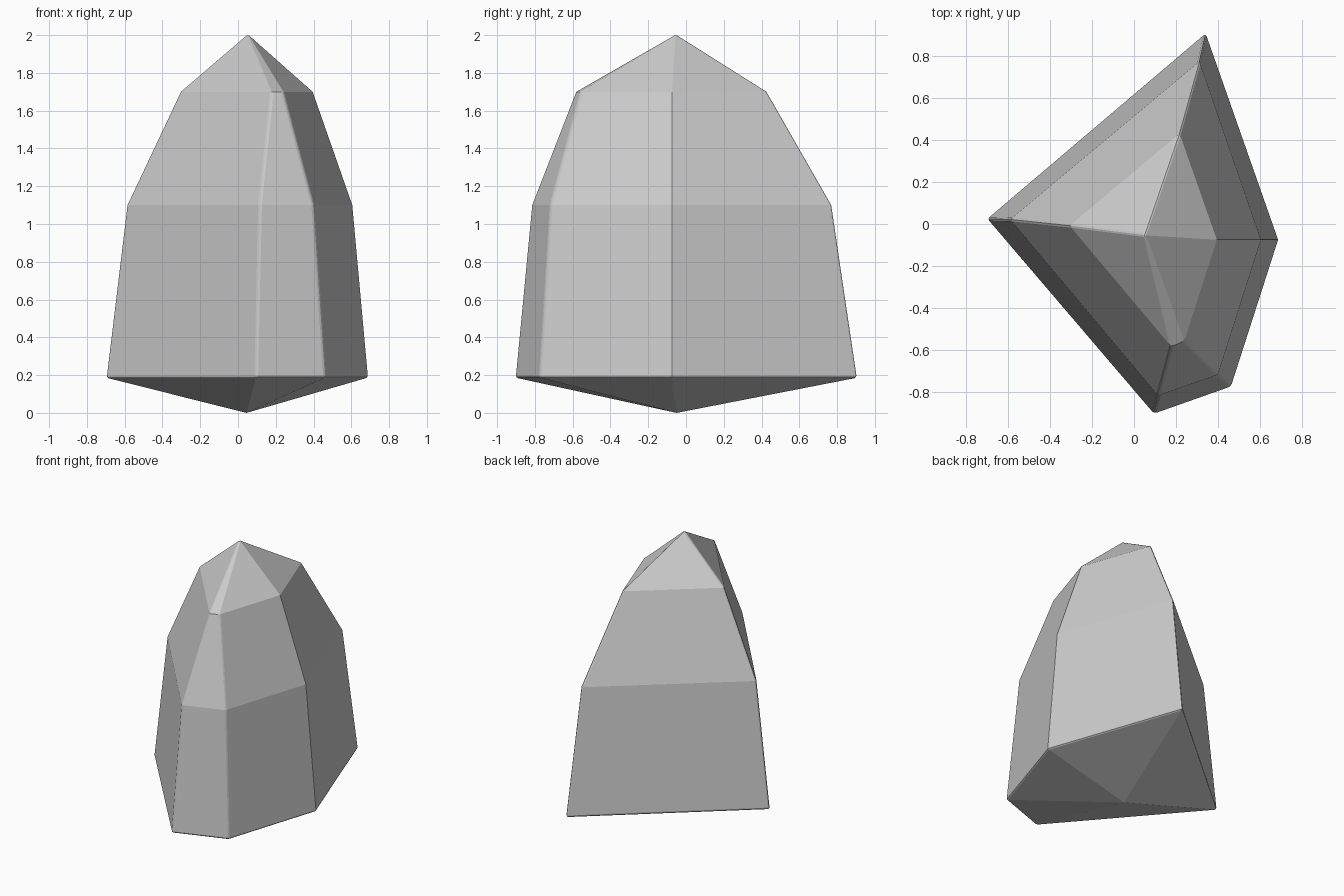
import bpy, bmesh

if "Cube" in bpy.data.objects:
    bpy.data.objects.remove(bpy.data.objects["Cube"])

# Five-sided cross-sections of the crystal, from the base rim upwards
rings = [
    (0.187, [(0.342, 0.91), (-0.70, 0.025), (0.095, -0.905), (0.463, -0.775), (0.688, -0.075)]),
    (1.10, [(0.312, 0.775), (-0.59, 0.022), (0.115, -0.818), (0.40, -0.718), (0.605, -0.075)]),
    (1.70, [(0.217, 0.432), (-0.307, -0.008), (0.178, -0.585), (0.24, -0.557), (0.395, -0.075)]),
]

bm = bmesh.new()
loops = [[bm.verts.new((x, y, z)) for x, y in pts] for z, pts in rings]
bottom = bm.verts.new((0.045, -0.05, 0))
top = bm.verts.new((0.05, -0.053, 2.006))

# Side bands, pointed tip and pointed underside
for i in range(5):
    j = (i + 1) % 5
    for lo, hi in zip(loops, loops[1:]):
        bm.faces.new((lo[i], lo[j], hi[j], hi[i]))
    bm.faces.new((loops[-1][i], loops[-1][j], top))
    bm.faces.new((loops[0][j], loops[0][i], bottom))
bmesh.ops.recalc_face_normals(bm, faces=bm.faces)

mesh = bpy.data.meshes.new("crystal_rock")
bm.to_mesh(mesh)
bm.free()
rock = bpy.data.objects.new("crystal_rock", mesh)
bpy.context.collection.objects.link(rock)

# Narrow chamfer on the sharp edges only
bevel = rock.modifiers.new("edge_chamfer", 'BEVEL')
bevel.width = 0.012
bevel.segments = 2
bevel.limit_method = 'ANGLE'
bevel.angle_limit = 0.75
